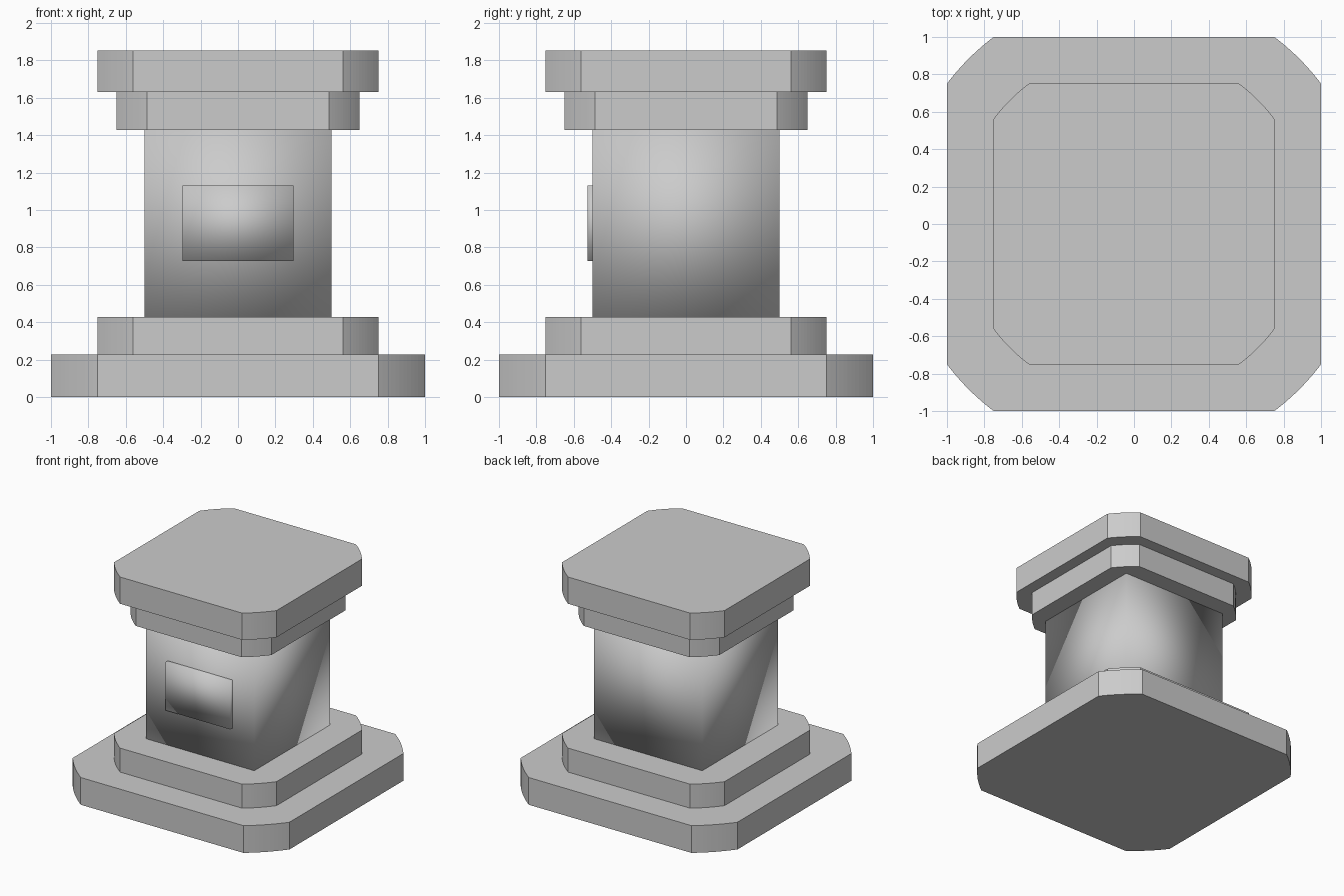
import bpy, bmesh
from math import atan2, cos, sin, pi, sqrt

if "Cube" in bpy.data.objects:
    bpy.data.objects.remove(bpy.data.objects["Cube"])


def finish(name, bm, smooth=False):
    bmesh.ops.recalc_face_normals(bm, faces=bm.faces)
    for f in bm.faces:
        f.smooth = smooth
    mesh = bpy.data.meshes.new(name)
    bm.to_mesh(mesh)
    bm.free()
    obj = bpy.data.objects.new(name, mesh)
    bpy.context.collection.objects.link(obj)


def slab(name, half, z0, z1, segments=12):
    # Square plate whose corners are cut by a circle about the centre
    bm = bmesh.new()
    radius = half * 1.25
    start = atan2(half, sqrt(radius ** 2 - half ** 2))
    start = pi / 2 - start
    sweep = pi / 2 - 2 * start
    angles = [q * pi / 2 + start + sweep * i / segments
              for q in range(4) for i in range(segments + 1)]
    verts = [bm.verts.new((radius * cos(a), radius * sin(a), z0)) for a in angles]
    face = bm.faces.new(verts)
    top = bmesh.ops.extrude_face_region(bm, geom=[face], use_keep_orig=True)["geom"]
    bmesh.ops.translate(bm, vec=(0, 0, z1 - z0),
                        verts=[g for g in top if isinstance(g, bmesh.types.BMVert)])
    finish(name, bm)


def block(name, low, high):
    # Softly shaded box between two opposite corners
    bm = bmesh.new()
    bmesh.ops.create_cube(bm, size=1)
    for v in bm.verts:
        v.co = [(a + b) / 2 + c * (b - a) for a, b, c in zip(low, high, v.co)]
    finish(name, bm, smooth=True)


# Stepped foot
slab("base_plate", 1.0, 0, 0.227)
slab("base_step", 0.75, 0.227, 0.427)

# Column with raised front plaque
block("column", (-0.5, -0.5, 0.427), (0.5, 0.5, 1.427))
block("front_plaque", (-0.298, -0.527, 0.727), (0.298, -0.475, 1.13))

# Stepped capital
slab("cap_step", 0.65, 1.427, 1.63)
slab("cap_plate", 0.75, 1.63, 1.853)
